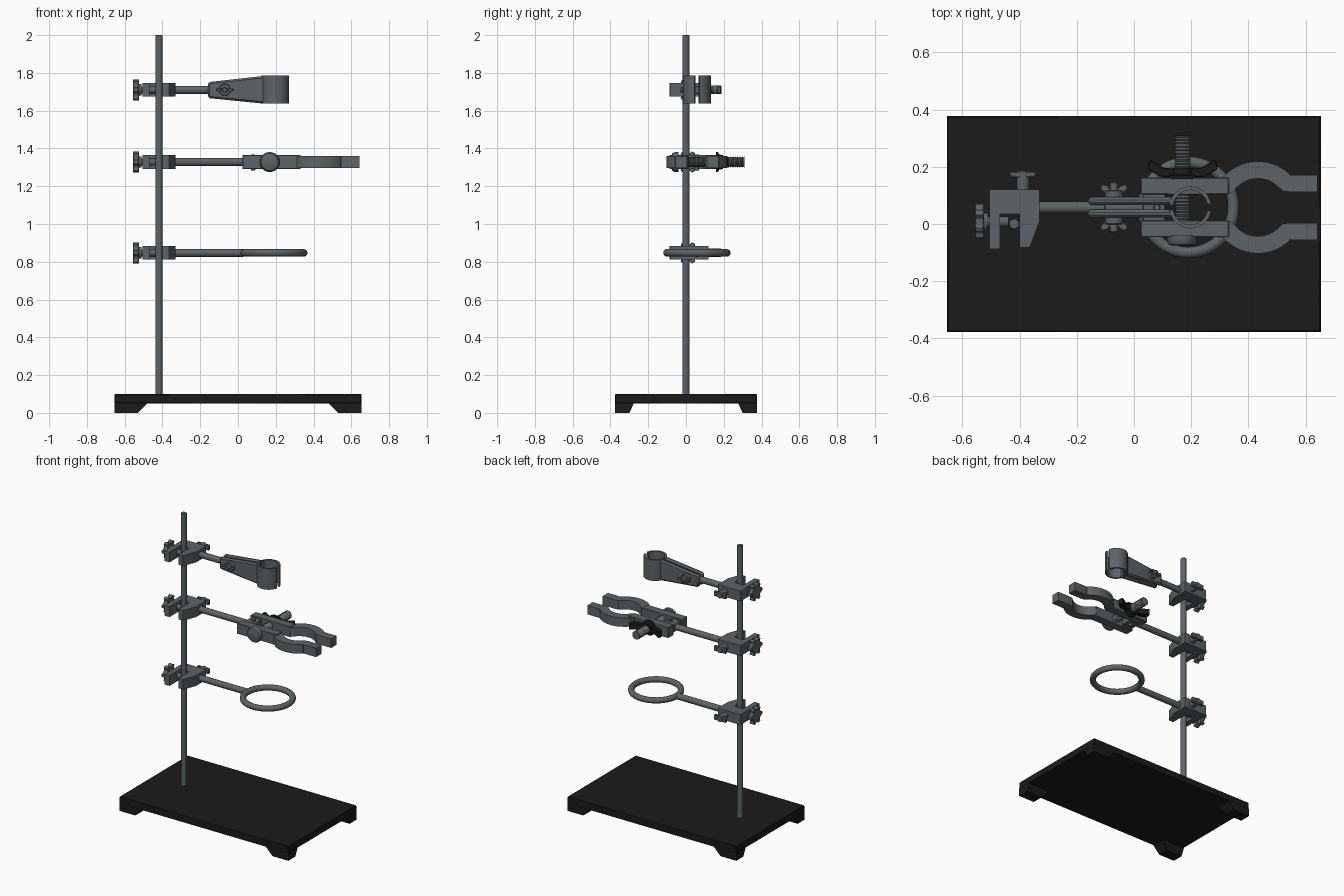
import bpy, bmesh, math
from mathutils import Vector

if "Cube" in bpy.data.objects:
    bpy.data.objects.remove(bpy.data.objects["Cube"])


def material(name, rgb):
    m = bpy.data.materials.new(name)
    m.diffuse_color = (*rgb, 1)
    m.use_nodes = True
    m.node_tree.nodes["Principled BSDF"].inputs["Base Color"].default_value = m.diffuse_color
    return m


STEEL = material("grey steel", (0.108, 0.127, 0.135))
BLACK = material("black enamel", (0.011, 0.011, 0.011))
AX = {'X': lambda u, v, w: (w, u, v), 'Y': lambda u, v, w: (u, w, v), 'Z': lambda u, v, w: (u, v, w)}


def finish(name, bm, mat=STEEL, bevel=0.0):
    bmesh.ops.recalc_face_normals(bm, faces=bm.faces)
    me = bpy.data.meshes.new(name)
    bm.to_mesh(me)
    bm.free()
    me.materials.append(mat)
    ob = bpy.data.objects.new(name, me)
    bpy.context.collection.objects.link(ob)
    bpy.ops.object.select_all(action='DESELECT')
    ob.select_set(True)
    bpy.context.view_layer.objects.active = ob
    bpy.ops.object.shade_smooth_by_angle(angle=math.radians(35))
    if bevel:
        b = ob.modifiers.new("bevel", 'BEVEL')
        b.width, b.segments, b.limit_method = bevel, 1, 'ANGLE'
    return ob


def prism(name, pts, axis, lo, hi, mat=STEEL, bevel=0.0):
    """Extrude a flat outline along an axis."""
    bm = bmesh.new()
    a, b = [[bm.verts.new(AX[axis](u, v, w)) for u, v in pts] for w in (lo, hi)]
    bm.faces.new(a)
    bm.faces.new(b)
    for i in range(len(a)):
        j = (i + 1) % len(a)
        bm.faces.new((a[i], a[j], b[j], b[i]))
    return finish(name, bm, mat, bevel)


def box(name, x0, x1, y0, y1, z0, z1, mat=STEEL, bevel=0.0):
    return prism(name, [(x0, y0), (x1, y0), (x1, y1), (x0, y1)], 'Z', z0, z1, mat, bevel)


def lathe(name, prof, axis, cu, cv, mat=STEEL, n=24):
    """Turn a (radius, position) profile about an axis through (cu, cv)."""
    bm = bmesh.new()
    rings = [[bm.verts.new(AX[axis](cu + r * math.cos(k * math.tau / n), cv + r * math.sin(k * math.tau / n), t))
              for k in range(n)] for r, t in prof]
    for a, b in zip(rings, rings[1:]):
        for i in range(n):
            j = (i + 1) % n
            bm.faces.new((a[i], a[j], b[j], b[i]))
    bm.faces.new(rings[0])
    bm.faces.new(rings[-1])
    return finish(name, bm, mat)


def rod(name, axis, cu, cv, r, lo, hi, mat=STEEL):
    c = .003 if hi > lo else -.003
    return lathe(name, [(r - .003, lo), (r, lo + c), (r, hi - c), (r - .003, hi)], axis, cu, cv, mat)


def band(path, width):
    """Outline of constant width around a centre line."""
    p = [Vector(q) for q in path]
    left, right = [], []
    for i, q in enumerate(p):
        d = (p[min(i + 1, len(p) - 1)] - p[max(i - 1, 0)]).normalized()
        nrm = Vector((-d.y, d.x)) * width / 2
        left.append(tuple(q + nrm))
        right.append(tuple(q - nrm))
    return left + right[::-1]


def arc(cx, cy, r, a0, a1, n):
    return [(cx + r * math.cos(math.radians(a0 + (a1 - a0) * i / n)),
             cy + r * math.sin(math.radians(a0 + (a1 - a0) * i / n))) for i in range(n + 1)]


# Base: slab with flat underside and tapered corner feet
BX, BY = .653, .377
box("base_plate", -BX, BX, -BY, BY, .05, .1, BLACK, .004)
for s in (-1, 1):
    for t in (-1, 1):
        bm = bmesh.new()
        for z, xi, yi in ((0, .53, .3), (.053, .478, .275)):
            for x in (xi, BX):
                for y in (yi, BY):
                    bm.verts.new((s * x, t * y, z))
        bmesh.ops.convex_hull(bm, input=bm.verts)
        finish("base_foot", bm, BLACK)

# Upright rod
RX, AY = -.419, .058
rod("upright_rod", 'Z', RX, 0, .019, .09, 2.0)


def boss_head(z, arm_end):
    # C shaped clamp body hugging the rod
    body = [(-.505, -.088), (-.468, -.088), (-.468, .035), (-.4, .035), (-.4, -.083), (-.365, -.083),
            (-.33, .01), (-.33, .12), (-.505, .12)]
    prism("clamp_body", body, 'Z', z - .036, z + .036)
    # Lobed knob and its screw
    lobes = []
    for k in range(36):
        a = k * math.tau / 36
        r = .052 + .008 * max(-1, min(1, 2 * math.cos(6 * a)))
        lobes.append((.01 + r * math.cos(a), z + r * math.sin(a)))
    prism("clamp_knob", lobes, 'X', -.556, -.524, bevel=.002)
    lathe("clamp_screw", [(.03, -.53), (.03, -.51), (.018, -.51), (.018, -.438)], 'X', .008, z)
    # Winged screw locking the arm
    rod("arm_lock_screw", 'Y', -.388, z, .022, .11, .187)
    box("arm_lock_wing", -.435, -.342, .163, .184, z - .018, z + .018, bevel=.004)
    rod("clamp_arm", 'X', AY, z, .021, -.36, arm_end)


Z1, Z2, Z3 = 1.71, 1.328, .847
boss_head(Z1, -.1)
boss_head(Z2, .1)
boss_head(Z3, .03)

# Top holder: two tapered plates ending in a split sleeve
for s in (-1, 1):
    plate = [(-.16, Z1 - .043), (.12, Z1 - .071), (.145, Z1 - .071),
             (.145, Z1 + .072), (.12, Z1 + .072), (-.16, Z1 + .041)]
    prism("holder_plate", plate, 'Y', *sorted((AY + s * .008, AY + s * .036)), bevel=.01)
    half = [(x, AY + s * y) for x, y in arc(.197, 0, .067, 10, 173, 20)]
    prism("holder_sleeve", band(half, .013), 'Z', Z1 - .071, Z1 + .075)
    # Wing nuts on each side
    rod("holder_nut", 'Y', -.07, Z1, .031, AY + s * .03, AY + s * .06)
    rod("holder_bolt", 'Y', -.07, Z1, .014, AY + s * .03, AY + s * .088)
    for t in (-1, 1):
        wing = [(-.07 + t * x, AY + s * y) for x, y in
                ((.01, .045), (.036, .055), (.047, .068), (.041, .08), (.025, .076), (.01, .06))]
        prism("holder_nut_wing", wing, 'Z', Z1 - .007, Z1 + .007)

# Middle clamp: a pair of jaws on a pivot block
box("jaw_pivot_block", .03, .11, .005, .112, Z2 - .026, Z2 + .026, bevel=.004)
rod("jaw_pivot_pin", 'Z', .08, AY, .012, Z2 - .045, Z2 + .04)
for s in (-1, 1):
    box("jaw_block", .023, .332, *sorted((AY + s * .045, AY + s * .104)), Z2 - .037, Z2 + .037, bevel=.003)
    line = [(.29, .075), (.315, .075)] + arc(.433, 0, .131, 144, 40, 16) + [(.55, .084), (.642, .084)]
    prism("jaw_finger", band([(x, AY + s * y) for x, y in line], .06), 'Z', Z2 - .031, Z2 + .031)

# Threaded jaw bolt with domed head
lathe("jaw_bolt_head", [(.036, -.076), (.046, -.072), (.053, -.06), (.053, -.04)], 'Y', .168, Z2)
thread = []
for i in range(30):
    thread += [(.024, -.045 + i * .012), (.029, -.039 + i * .012)]
lathe("jaw_bolt_thread", thread, 'Y', .17, Z2, n=20)

# Black wing nut on the jaw bolt
lathe("jaw_wing_nut_hub", [(.052, .158), (.052, .17), (.04, .175), (.036, .195)], 'Y', .17, Z2, BLACK)
for s in (-1, 1):
    w = [(.17 + s * x, y) for x, y in
         ((.02, .163), (.08, .166), (.12, .19), (.122, .205), (.113, .226), (.065, .197), (.02, .192))]
    prism("jaw_wing_nut_wing", w, 'Z', Z2 - .022, Z2 + .022, BLACK, .003)

# Support ring on the lowest arm
bpy.ops.mesh.primitive_torus_add(location=(.19, AY, Z3), major_radius=.158, minor_radius=.02,
                                 major_segments=48, minor_segments=14)
ring = bpy.context.object
ring.name = "support_ring"
ring.data.materials.append(STEEL)
bpy.ops.object.shade_smooth_by_angle()
